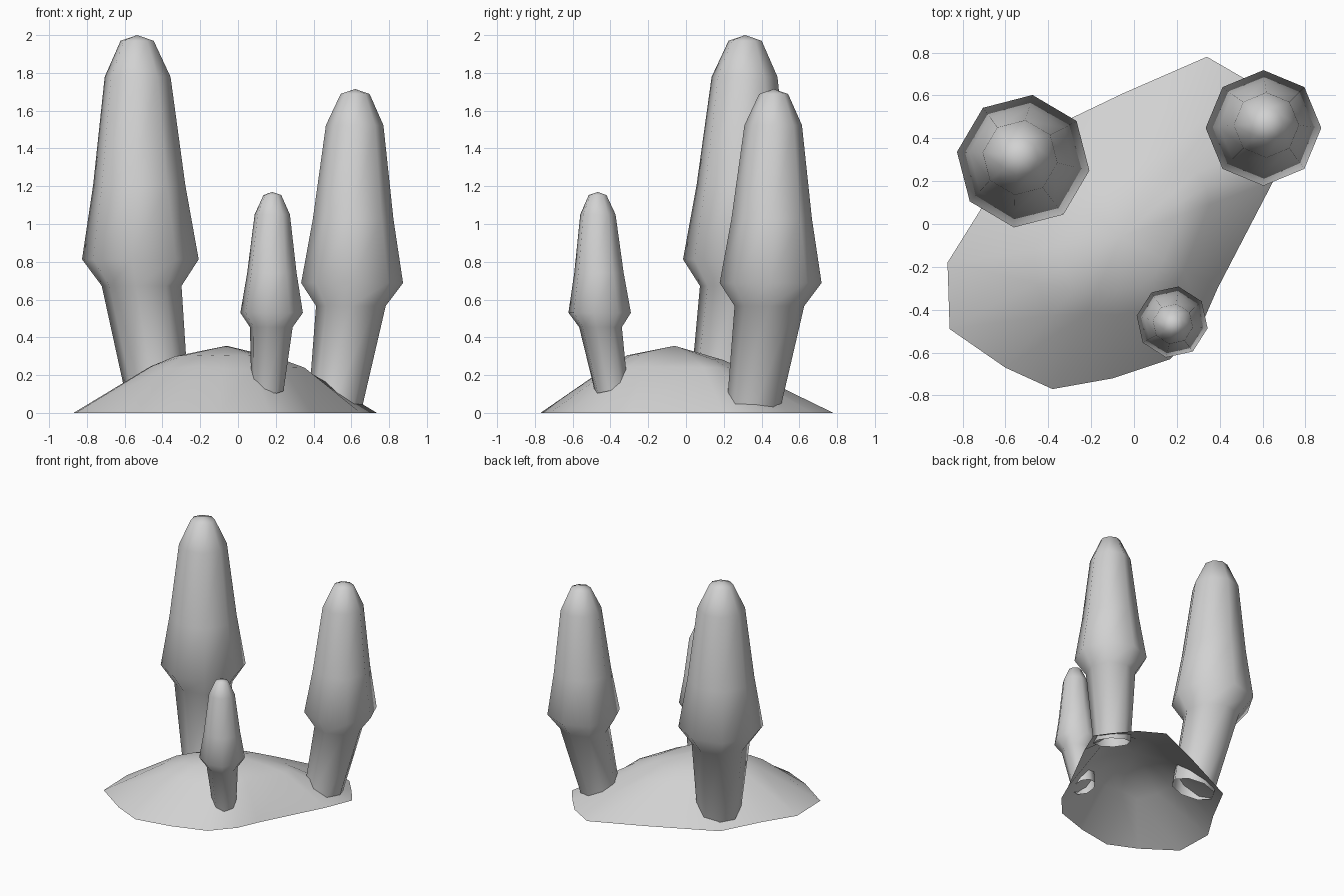
import bpy
import bmesh
from math import cos, sin, radians, pi
from mathutils import Vector

cube = bpy.data.objects.get("Cube")
if cube:
    bpy.data.objects.remove(cube, do_unlink=True)

GREY = 0.64
material = bpy.data.materials.new("plain grey")
material.use_nodes = True
material.diffuse_color = (GREY, GREY, GREY, 1)
shader = next(n for n in material.node_tree.nodes if n.type == 'BSDF_PRINCIPLED')
shader.inputs["Base Color"].default_value = (GREY, GREY, GREY, 1)


def loft(name, rings, tip):
    """Skin a stack of rings, left open below and closed by a fan to the tip."""
    bm = bmesh.new()
    loops = [[bm.verts.new(p) for p in ring] for ring in rings]
    count = len(loops[0])
    for low, high in zip(loops, loops[1:]):
        for i in range(count):
            j = (i + 1) % count
            bm.faces.new((low[i], low[j], high[j], high[i]))
    top = bm.verts.new(tip)
    for i in range(count):
        bm.faces.new((loops[-1][i], loops[-1][(i + 1) % count], top))
    # Both outlines may run either way round
    bmesh.ops.recalc_face_normals(bm, faces=bm.faces[:])
    for face in bm.faces:
        face.smooth = True
    mesh = bpy.data.meshes.new(name)
    bm.to_mesh(mesh)
    bm.free()
    mesh.materials.append(material)
    obj = bpy.data.objects.new(name, mesh)
    bpy.context.collection.objects.link(obj)
    return obj


# Height from the cap rim, radius, share of the stem's lean
PROFILE = [(-0.74, 0.16, 1.12), (-0.14, 0.212, 0.08), (0, 0.31, 0),
           (0.39, 0.245, -0.07), (0.96, 0.175, -0.17), (1.15, 0.088, -0.2)]
SIDES = 8
TIP_HEIGHT = 1.18


def mushroom(name, rim, size, lean, phase):
    """Eight-sided mushroom whose foot is shifted by lean and cut at a slant."""
    rim, lean = Vector(rim), Vector((*lean, 0))
    rings = []
    for level, (height, radius, share) in enumerate(PROFILE):
        centre = rim + lean * share + Vector((0, 0, height * size))
        ring = []
        for i in range(SIDES):
            a = radians(phase) + 2 * pi * i / SIDES
            offset = Vector((cos(a), sin(a), 0)) * radius * size
            if level == 0:
                offset.z = 0.3 * offset.dot(lean.normalized())
            ring.append(centre + offset)
        rings.append(ring)
    tip = rim - lean * 0.2 + Vector((0, 0, TIP_HEIGHT * size))
    return loft(name, rings, tip)


mushroom("large_mushroom", (-0.517, 0.293, 0.813), 1.006, (0.085, -0.1), -8)
mushroom("medium_mushroom", (0.604, 0.448, 0.688), 0.87, (-0.08, -0.08), 0)
mushroom("small_mushroom", (0.178, -0.457, 0.53), 0.542, (-0.02, 0.055), -10)

# Ground mound: a hollow low dome over an uneven outline.
# Each entry is a rim point, then the reach and height of the shoulder above it.
OUTLINE = [(0.34, 0.78, 0.45, 0.225), (-0.05, 0.61, 0.5, 0.23), (-0.28, 0.5, 0.5, 0.23),
           (-0.56, 0.365, 0.5, 0.23), (-0.72, 0.06, 0.5, 0.24), (-0.87, -0.18, 0.5, 0.245),
           (-0.86, -0.49, 0.5, 0.245), (-0.6, -0.67, 0.6, 0.235), (-0.38, -0.77, 0.5, 0.245),
           (-0.1, -0.72, 0.55, 0.235), (0.17, -0.63, 0.6, 0.23), (0.32, -0.46, 0.62, 0.24),
           (0.39, -0.3, 0.65, 0.245), (0.65, 0.2, 0.58, 0.24), (0.735, 0.41, 0.5, 0.24),
           (0.64, 0.54, 0.5, 0.23), (0.53, 0.67, 0.45, 0.23)]
peak = Vector((-0.06, -0.06, 0.355))

rim, shoulder, crown = [], [], []
for x, y, reach, height in OUTLINE:
    edge = Vector((x, y, 0))
    bend = peak.lerp(edge, reach)
    upper = peak.lerp(edge, reach * 0.68)
    bend.z = height
    upper.z = 0.29 - 0.05 * upper.y
    rim.append(edge)
    shoulder.append(bend)
    crown.append(upper)

loft("ground_mound", [rim, shoulder, crown], peak)
